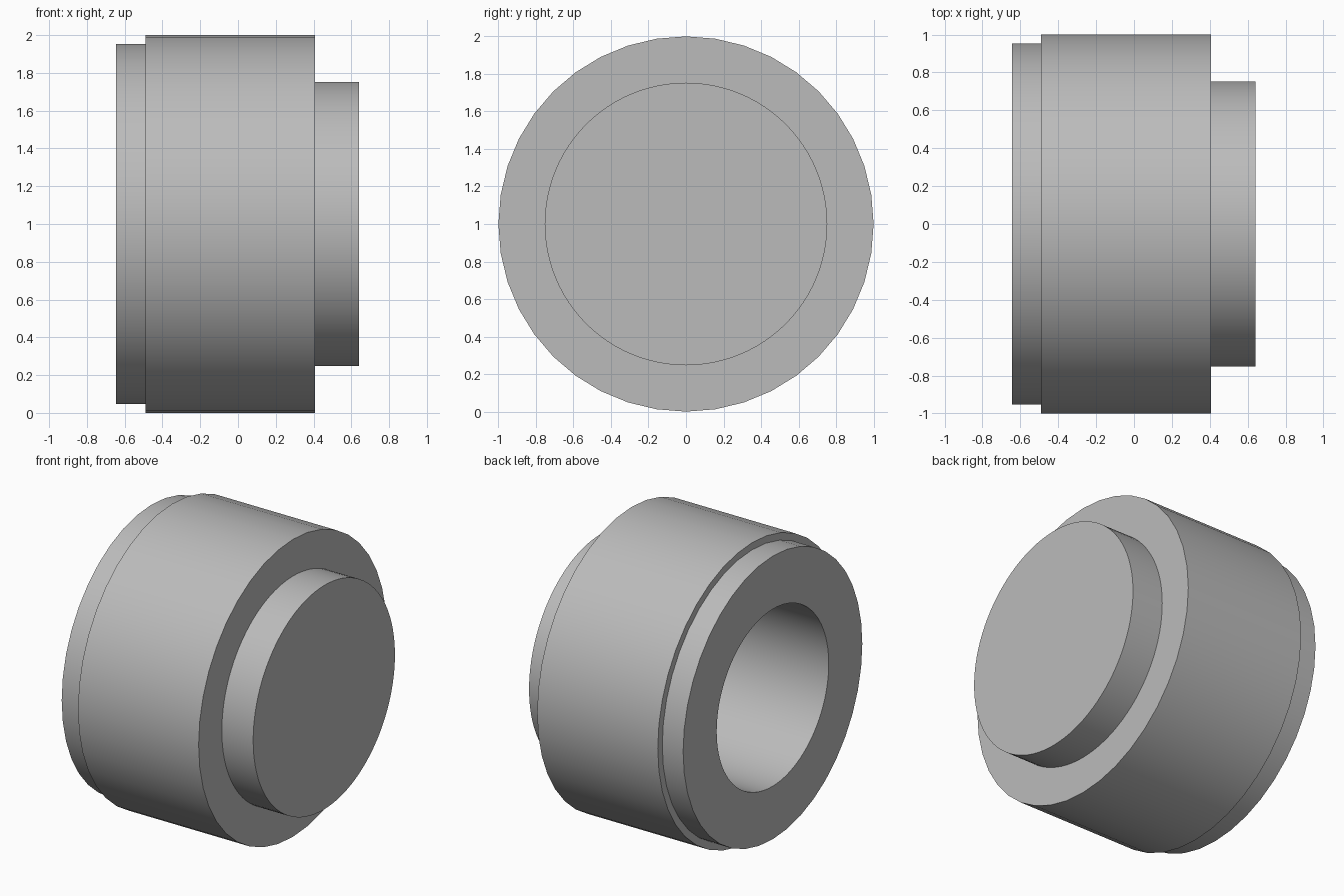
import bpy
import bmesh
import math
from mathutils import Matrix, Vector

default_cube = bpy.data.objects.get("Cube")
if default_cube:
    bpy.data.objects.remove(default_cube, do_unlink=True)

grey = bpy.data.materials.new("plain grey")
grey.use_nodes = True
grey.diffuse_color = (0.5, 0.5, 0.5, 1)
grey.node_tree.nodes["Principled BSDF"].inputs["Base Color"].default_value = (0.5, 0.5, 0.5, 1)


def lathe(name, profile, sides):
    """Revolve (x, radius) points around the horizontal axis at z = 1."""
    bm = bmesh.new()
    verts = [bm.verts.new((x, 0, r)) for x, r in profile]
    edges = [bm.edges.new(pair) for pair in zip(verts, verts[1:])]
    bmesh.ops.spin(bm, geom=verts + edges, cent=(0, 0, 0), axis=(1, 0, 0),
                   angle=math.tau, steps=sides, use_merge=True)
    bmesh.ops.remove_doubles(bm, verts=bm.verts, dist=0.0001)
    # Close both ends with flat discs
    bmesh.ops.holes_fill(bm, edges=[e for e in bm.edges if e.is_boundary], sides=0)
    bmesh.ops.recalc_face_normals(bm, faces=bm.faces)
    bm.transform(Matrix.Translation(Vector((0, 0, 1))))
    mesh = bpy.data.meshes.new(name)
    bm.to_mesh(mesh)
    bm.free()
    mesh.materials.append(grey)
    obj = bpy.data.objects.new(name, mesh)
    bpy.context.collection.objects.link(obj)
    return obj


# Main drum with its stepped rim, and the solid end boss
drum = lathe("drum", [(-0.645, 0.952), (-0.49, 0.952), (-0.49, 1), (0.407, 1)], 40)
boss = lathe("end_boss", [(0.407, 0.753), (0.64, 0.753)], 96)

# Blind bore, opening through the rim
cutter = lathe("bore_cutter", [(-0.8, 0.595), (0.4, 0.595)], 96)
cutter.hide_render = True
cut = drum.modifiers.new("bore", 'BOOLEAN')
cut.operation = 'DIFFERENCE'
cut.solver = 'EXACT'
cut.object = cutter
bpy.ops.object.select_all(action='DESELECT')
drum.select_set(True)
bpy.context.view_layer.objects.active = drum
bpy.ops.object.modifier_apply(modifier="bore")
bpy.data.objects.remove(cutter, do_unlink=True)

# Smooth round walls, crisp rims
boss.select_set(True)
bpy.ops.object.shade_smooth_by_angle(angle=math.radians(30))
